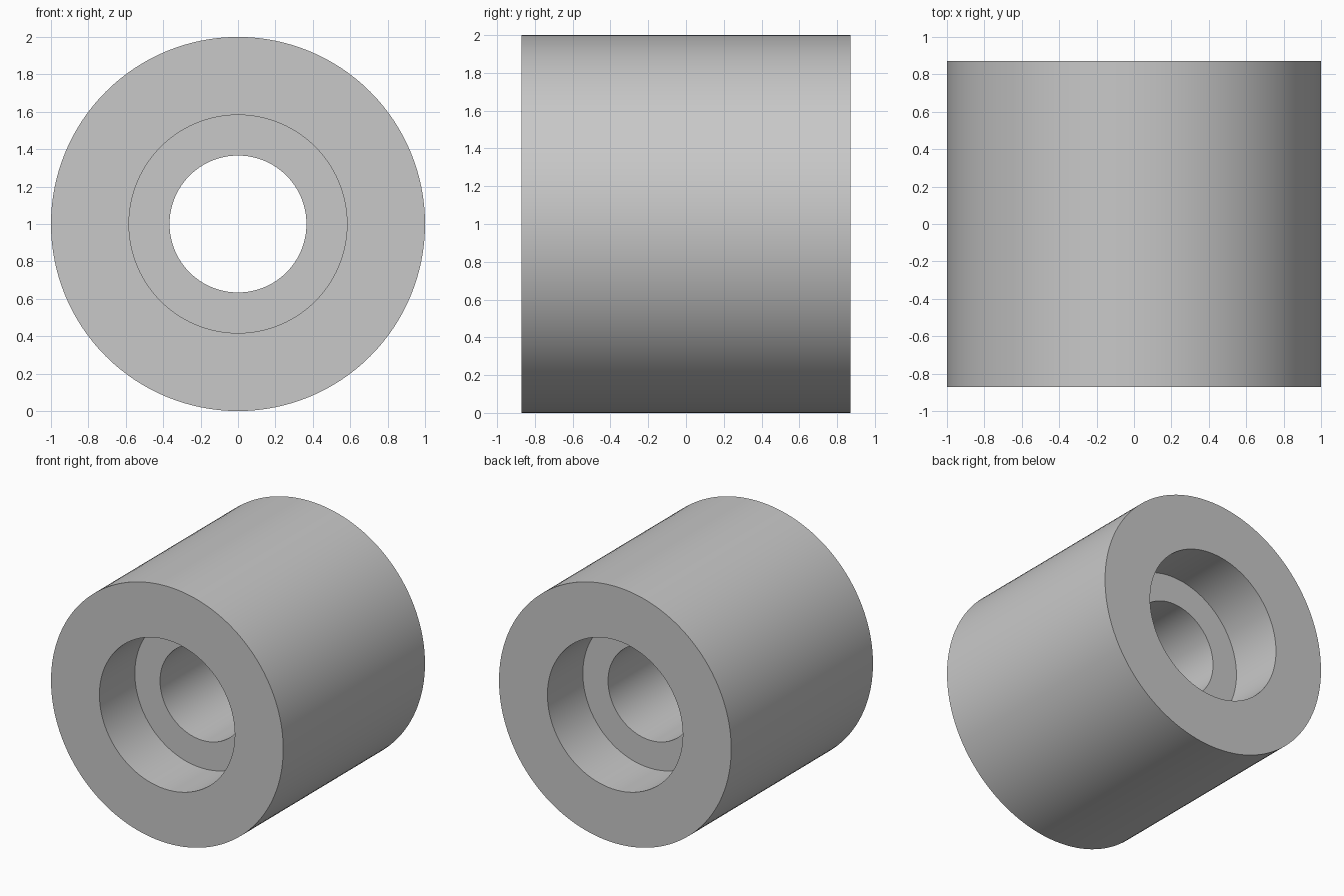
import bpy, bmesh, math
from mathutils import Matrix, Vector

cube = bpy.data.objects.get("Cube")
if cube:
    bpy.data.objects.remove(cube, do_unlink=True)

# Plain grey material
grey = bpy.data.materials.new("plain_grey")
grey.use_nodes = True
colour = (0.58, 0.58, 0.58, 1)
grey.diffuse_color = colour
grey.node_tree.nodes["Principled BSDF"].inputs["Base Color"].default_value = colour

OUTER, COUNTERBORE, BORE = 1.0, 0.583, 0.366
HALF, STEP = 0.872, 0.436
SEGMENTS = 128

# Closed half-section of the bushing: (radius, y), counterbored at both ends
front_half = [(OUTER, -HALF), (COUNTERBORE, -HALF), (COUNTERBORE, -STEP), (BORE, -STEP)]
section = front_half + [(r, -y) for r, y in reversed(front_half)]

# Revolve the section about the y axis
bm = bmesh.new()
rings = []
for i in range(SEGMENTS):
    turn = Matrix.Rotation(2 * math.pi * i / SEGMENTS, 3, 'Y')
    rings.append([bm.verts.new(turn @ Vector((r, y, 0)) + Vector((0, 0, OUTER)))
                  for r, y in section])
n = len(section)
for i in range(SEGMENTS):
    a, b = rings[i], rings[(i + 1) % SEGMENTS]
    for j in range(n):
        k = (j + 1) % n
        bm.faces.new((a[j], a[k], b[k], b[j]))
bmesh.ops.recalc_face_normals(bm, faces=bm.faces)

mesh = bpy.data.meshes.new("bushing")
bm.to_mesh(mesh)
bm.free()
mesh.materials.append(grey)
bushing = bpy.data.objects.new("bushing", mesh)
bpy.context.collection.objects.link(bushing)

# Smooth walls with sharp rims
bpy.ops.object.select_all(action='DESELECT')
bushing.select_set(True)
bpy.context.view_layer.objects.active = bushing
bpy.ops.object.shade_smooth_by_angle(angle=math.radians(30))
